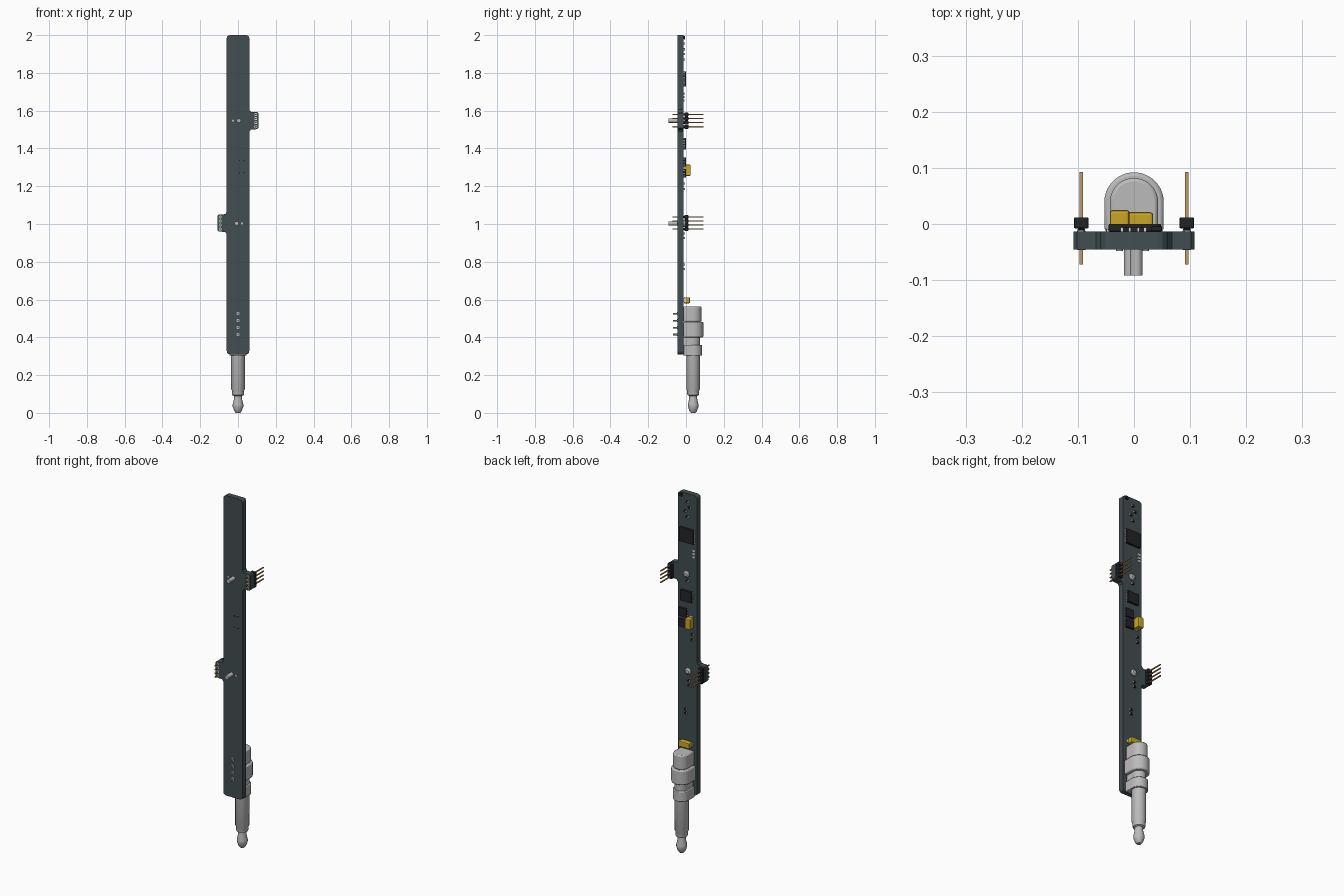
import bpy, bmesh, math
from mathutils import Matrix, Vector

cube = bpy.data.objects.get("Cube")
if cube:
    bpy.data.objects.remove(cube, do_unlink=True)


def material(name, r, g, b):
    m = bpy.data.materials.new(name)
    m.use_nodes = True
    m.diffuse_color = (r, g, b, 1)
    m.node_tree.nodes["Principled BSDF"].inputs["Base Color"].default_value = (r, g, b, 1)
    return m


SLATE = material("slate board", 0.055, 0.075, 0.082)
BLACK = material("black plastic", 0.016, 0.017, 0.019)
METAL = material("grey metal", 0.5, 0.5, 0.5)
PALE = material("pale solder", 0.68, 0.69, 0.69)
GOLD = material("gold pin", 0.52, 0.33, 0.13)
YELLOW = material("yellow casing", 0.6, 0.38, 0.02)

BACK = -0.013    # rear surface of the board
FRONT = -0.045   # front surface of the board


def finish(bm, name, mat, bevel=0, smooth=False):
    bmesh.ops.recalc_face_normals(bm, faces=bm.faces)
    me = bpy.data.meshes.new(name)
    bm.to_mesh(me)
    bm.free()
    me.materials.append(mat)
    ob = bpy.data.objects.new(name, me)
    bpy.context.collection.objects.link(ob)
    if bevel:
        mod = ob.modifiers.new("Bevel", "BEVEL")
        mod.width, mod.segments = bevel, 2
        mod.limit_method = "ANGLE"
        mod.angle_limit = math.radians(40)
    if smooth:
        bpy.ops.object.select_all(action="DESELECT")
        ob.select_set(True)
        bpy.context.view_layer.objects.active = ob
        bpy.ops.object.shade_smooth_by_angle(angle=math.radians(35))
    return ob


def add_box(bm, x, y, z):
    """Box from three (low, high) ranges."""
    size = [b - a for a, b in (x, y, z)]
    mid = Vector([(a + b) / 2 for a, b in (x, y, z)])
    bmesh.ops.create_cube(bm, size=1, matrix=Matrix.Translation(mid) @ Matrix.Diagonal((*size, 1)))


def add_rod(bm, x, z, r, y0, y1, r2=None, sides=16):
    """Cylinder or cone along y."""
    mat = Matrix.Translation((x, (y0 + y1) / 2, z)) @ Matrix.Rotation(-math.pi / 2, 4, "X")
    bmesh.ops.create_cone(bm, cap_ends=True, segments=sides, radius1=r,
                          radius2=r if r2 is None else r2, depth=y1 - y0, matrix=mat)


def prism(name, points, offset, mat, bevel=0, smooth=False):
    bm = bmesh.new()
    face = bm.faces.new([bm.verts.new(p) for p in points])
    ext = bmesh.ops.extrude_face_region(bm, geom=[face])
    bmesh.ops.translate(bm, vec=offset, verts=[v for v in ext["geom"] if isinstance(v, bmesh.types.BMVert)])
    return finish(bm, name, mat, bevel, smooth)


def box(name, x, y, z, mat, bevel=0):
    bm = bmesh.new()
    add_box(bm, x, y, z)
    return finish(bm, name, mat, bevel)


# Long board with rounded corners and one tab on each side
W, T, R = 0.06, 0.108, 0.018
HEADERS = ((1, 1.547), (-1, 1.005))


def corner(cx, cz, start):
    return [(cx + R * math.cos(math.radians(start + a)), cz + R * math.sin(math.radians(start + a)))
            for a in (0, 30, 60, 90)]


def tab(side, z):
    pts = [(W, z - 0.058), (W + 0.008, z - 0.047), (T - 0.006, z - 0.045), (T, z - 0.039)]
    pts += [(x, 2 * z - h) for x, h in reversed(pts)]
    return pts if side > 0 else [(-x, h) for x, h in reversed(pts)]


outline = corner(W - R, 0.31 + R, 270) + tab(*HEADERS[0]) + corner(W - R, 2 - R, 0)
outline += corner(R - W, 2 - R, 90) + tab(*HEADERS[1]) + corner(R - W, 0.31 + R, 180)
prism("circuit_board", [(x, FRONT, z) for x, z in outline], (0, BACK - FRONT, 0), SLATE)

# Pin headers on the tabs
for side, zc in HEADERS:
    x = side * 0.094
    body, pins, pads = bmesh.new(), bmesh.new(), bmesh.new()
    for i in range(4):
        z = zc + (i - 1.5) * 0.0215
        add_box(body, (x - 0.013, x + 0.013), (-0.008, 0.012), (z - 0.0105, z + 0.0105))
        add_box(body, (x - 0.007, x + 0.007), (BACK, -0.008), (z - 0.006, z + 0.006))
        add_box(pins, (x - 0.0028, x + 0.0028), (-0.072, 0.093), (z - 0.0028, z + 0.0028))
        add_rod(pads, x, z, 0.008, FRONT - 0.001, FRONT)
        add_rod(pads, x, z, 0.008, BACK, BACK + 0.001)
    tag = "upper" if side > 0 else "lower"
    finish(body, tag + "_header_body", BLACK, 0.003)
    finish(pins, tag + "_header_pins", GOLD)
    finish(pads, tag + "_header_pads", PALE)

# Round posts passing through the board, each with a small locating peg
for tag, x, z, dx in (("upper", 0.004, 1.547, -0.03), ("lower", -0.007, 1.003, 0.028)):
    bm = bmesh.new()
    add_rod(bm, x, z, 0.011, -0.092, BACK, sides=24)
    add_rod(bm, x, z, 0.018, BACK, -0.006, sides=24)
    add_rod(bm, x, z, 0.018, -0.006, 0.0, 0.01, 24)
    add_rod(bm, x + dx, z, 0.006, FRONT - 0.003, FRONT)
    finish(bm, tag + "_post", METAL, 0, True)

# Plug: turned shaft with tip
AXIS = 0.038
profile = [(0.0, 0.0), (0.012, 0.0), (0.02, 0.01), (0.028, 0.033), (0.028, 0.045), (0.021, 0.075),
           (0.021, 0.09), (0.03, 0.094), (0.032, 0.1), (0.032, 0.118), (0.036, 0.125),
           (0.036, 0.5), (0.0, 0.5)]
bm = bmesh.new()
verts = [bm.verts.new((r, AXIS, z)) for r, z in profile]
edges = [bm.edges.new(pair) for pair in zip(verts, verts[1:])]
bmesh.ops.spin(bm, geom=verts + edges, cent=(0, AXIS, 0), axis=(0, 0, 1),
               angle=math.tau, steps=32)
bmesh.ops.remove_doubles(bm, verts=bm.verts, dist=0.0001)
finish(bm, "plug_shaft", METAL, 0, True)


# Socket sections: arched, with a flat side on the board
def arch(name, r, z0, z1, bevel):
    pts = [(r * math.cos(math.pi * i / 20), AXIS + 0.001 + r * math.sin(math.pi * i / 20), z0)
           for i in range(21)]
    pts = [(r, BACK, z0)] + pts + [(-r, BACK, z0)]
    prism(name, pts, (0, 0, z1 - z0), METAL, bevel, True)


arch("plug_collar", 0.045, 0.303, 0.36, 0.003)
arch("plug_neck", 0.035, 0.36, 0.4, 0)
arch("plug_body", 0.053, 0.4, 0.482, 0.006)
arch("plug_rear", 0.043, 0.482, 0.563, 0.006)

# Solder legs of the plug on the front
bm = bmesh.new()
for i in range(4):
    add_rod(bm, 0, 0.415 + i * 0.037, 0.009, FRONT - 0.002, FRONT)
    add_rod(bm, 0, 0.415 + i * 0.037, 0.004, -0.068, FRONT)
finish(bm, "plug_solder_legs", METAL)

# Small plated holes on the front
bm = bmesh.new()
for x in (0.008, 0.03):
    for z in (1.272, 1.336):
        add_rod(bm, x, z, 0.004, FRONT - 0.0008, FRONT)
finish(bm, "front_holes", BLACK)

# Chips, with rows of leads on both sides
CHIPS = (("main_chip", 0.0, 1.767, 0.045, 0.04, 9), ("second_chip", 0.002, 1.425, 0.035, 0.031, 7),
         ("upper_small_chip", 0.024, 1.329, 0.024, 0.024, 3),
         ("lower_small_chip", 0.024, 1.268, 0.024, 0.022, 3))
for name, x, z, w, h, count in CHIPS:
    box(name, (x - w, x + w), (BACK, 0.0), (z - h, z + h), BLACK, 0.0015)
    bm = bmesh.new()
    for i in range(count):
        lz = z + h * (2 * (i + 0.5) / count - 1)
        add_box(bm, (x - w - 0.004, x + w + 0.004), (BACK, BACK + 0.004), (lz - 0.0025, lz + 0.0025))
    finish(bm, name + "_leads", PALE)

# Yellow capacitors with metal end tabs
for name, x, y1, z in (("tall_capacitor", (-0.043, -0.008), 0.025, (1.255, 1.314)),
                       ("low_capacitor", (-0.034, 0.034), 0.021, (0.58, 0.612))):
    box(name, x, (BACK + 0.002, y1), z, YELLOW, 0.005)
    xm, zm = sum(x) / 2, sum(z) / 2
    if x[1] - x[0] > z[1] - z[0]:
        tabs = ((x[0] - 0.004, x[1] + 0.004), (BACK, 0), (zm - 0.009, zm + 0.009))
    else:
        tabs = ((xm - 0.009, xm + 0.009), (BACK, 0), (z[0] - 0.004, z[1] + 0.004))
    box(name + "_tabs", *tabs, PALE)

# Tiny resistors: dark middle, pale ends
SPOTS = ((0.0, 1.955), (-0.014, 1.925), (0.012, 1.9), (0.0, 1.87), (-0.03, 1.215), (-0.03, 1.185),
         (-0.01, 0.95), (-0.012, 0.925), (0.01, 0.785), (0.01, 0.762), (0.0, 1.51))
ends, middles = bmesh.new(), bmesh.new()
for x, z in SPOTS:
    add_box(ends, (x - 0.01, x + 0.01), (BACK, -0.006), (z - 0.005, z + 0.005))
    add_box(middles, (x - 0.006, x + 0.006), (BACK, -0.005), (z - 0.0055, z + 0.0055))
finish(ends, "resistor_ends", PALE)
finish(middles, "resistor_bodies", BLACK)

# Row of pale test pads and the corner sensor
bm = bmesh.new()
for i in range(3):
    add_box(bm, (-0.05, -0.035), (BACK, BACK + 0.004), (1.648 + i * 0.018, 1.659 + i * 0.018))
finish(bm, "test_pads", PALE)
box("corner_sensor", (0.03, 0.05), (BACK, -0.004), (1.978, 1.996), BLACK, 0.002)
